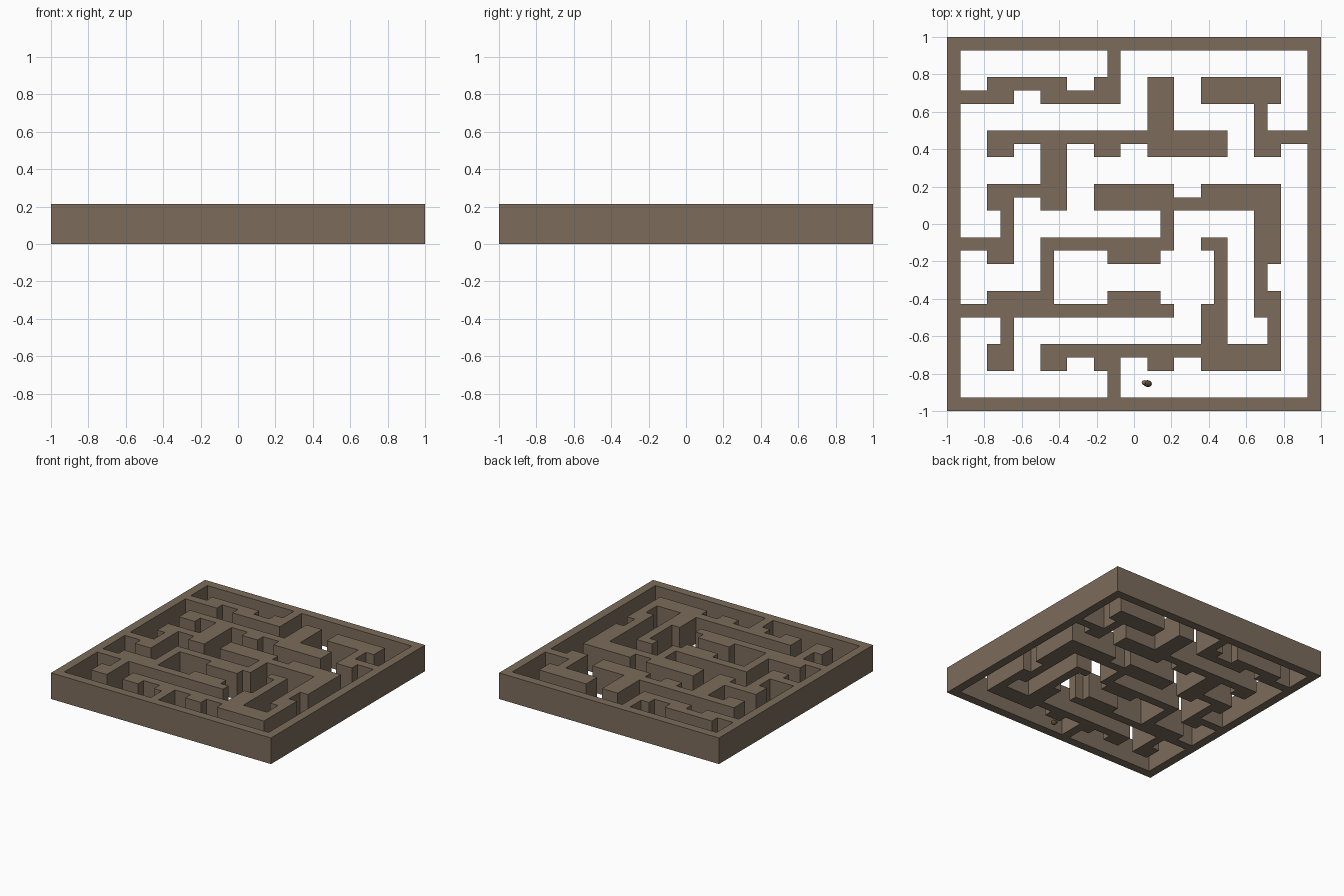
import bpy, bmesh, math

if "Cube" in bpy.data.objects:
    bpy.data.objects.remove(bpy.data.objects["Cube"])

TILES, SPAN = 7, 4            # tiles per side, wall units per tile
N = TILES * SPAN
U = 2 / N                     # one wall unit
HEIGHT = 3 * U

# Floor plan, back row first: which sides of each tile carry a wall.
# "post" has corner posts only, "open" is an empty room tile.
PLAN = [
    "NW NS N NW N NS NE",
    "NW S NS ES WS NE ES",
    "W ES W S N S E",
    "WS W S NS NW NE WE",
    "W ES open NS open WE E",
    "NW NW NS NS ES WS WE",
    "WS S S WS S NS ES",
]


def material(name, rgb):
    m = bpy.data.materials.new(name)
    m.diffuse_color = (*rgb, 1)
    m.use_nodes = True
    m.node_tree.nodes["Principled BSDF"].inputs["Base Color"].default_value = m.diffuse_color
    return m


stone = material("brown_stone", (0.2, 0.15, 0.105))
fur = material("dark_brown", (0.1, 0.065, 0.04))


def is_wall(x, y):
    """True where the unit cell (x, y) is solid."""
    if not (0 <= x < N and 0 <= y < N):
        return False
    i, u = divmod(x, SPAN)
    j, v = divmod(y, SPAN)
    sides = PLAN[TILES - 1 - j].split()[i]
    if sides == "open":
        return False
    last = SPAN - 1
    hit = {"W": u == 0, "E": u == last, "S": v == 0, "N": v == last}
    corner = u in (0, last) and v in (0, last)
    return corner or any(hit[s] for s in sides)


# Maze walls: one closed shell around all solid cells
bm = bmesh.new()


def quad(*pts):
    bm.faces.new([bm.verts.new((x * U - 1, y * U - 1, z)) for x, y, z in pts])


for x in range(N):
    for y in range(N):
        if not is_wall(x, y):
            continue
        a, b, c, d = (x, y), (x + 1, y), (x + 1, y + 1), (x, y + 1)
        quad(*((*p, HEIGHT) for p in (a, b, c, d)))
        quad(*((*p, 0) for p in (d, c, b, a)))
        for p, q, n in ((a, b, (x, y - 1)), (b, c, (x + 1, y)),
                        (c, d, (x, y + 1)), (d, a, (x - 1, y))):
            if not is_wall(*n):
                quad((*p, 0), (*q, 0), (*q, HEIGHT), (*p, HEIGHT))
bmesh.ops.remove_doubles(bm, verts=bm.verts, dist=1e-4)
mesh = bpy.data.meshes.new("maze_walls")
bm.to_mesh(mesh)
bm.free()
mesh.materials.append(stone)
bpy.context.collection.objects.link(bpy.data.objects.new("maze_walls", mesh))


# Tiny creature in the front corridor
def blob(name, loc, size, mat):
    bpy.ops.mesh.primitive_uv_sphere_add(segments=12, ring_count=8, radius=1, location=loc)
    o = bpy.context.object
    o.name = name
    o.scale = size
    o.rotation_euler.z = math.radians(-10)
    o.data.materials.append(mat)
    bpy.ops.object.shade_smooth()


blob("creature_body", (0.072, -0.853, 0.02), (0.024, 0.018, 0.02), fur)
blob("creature_head", (0.054, -0.848, 0.028), (0.013, 0.013, 0.012), stone)
